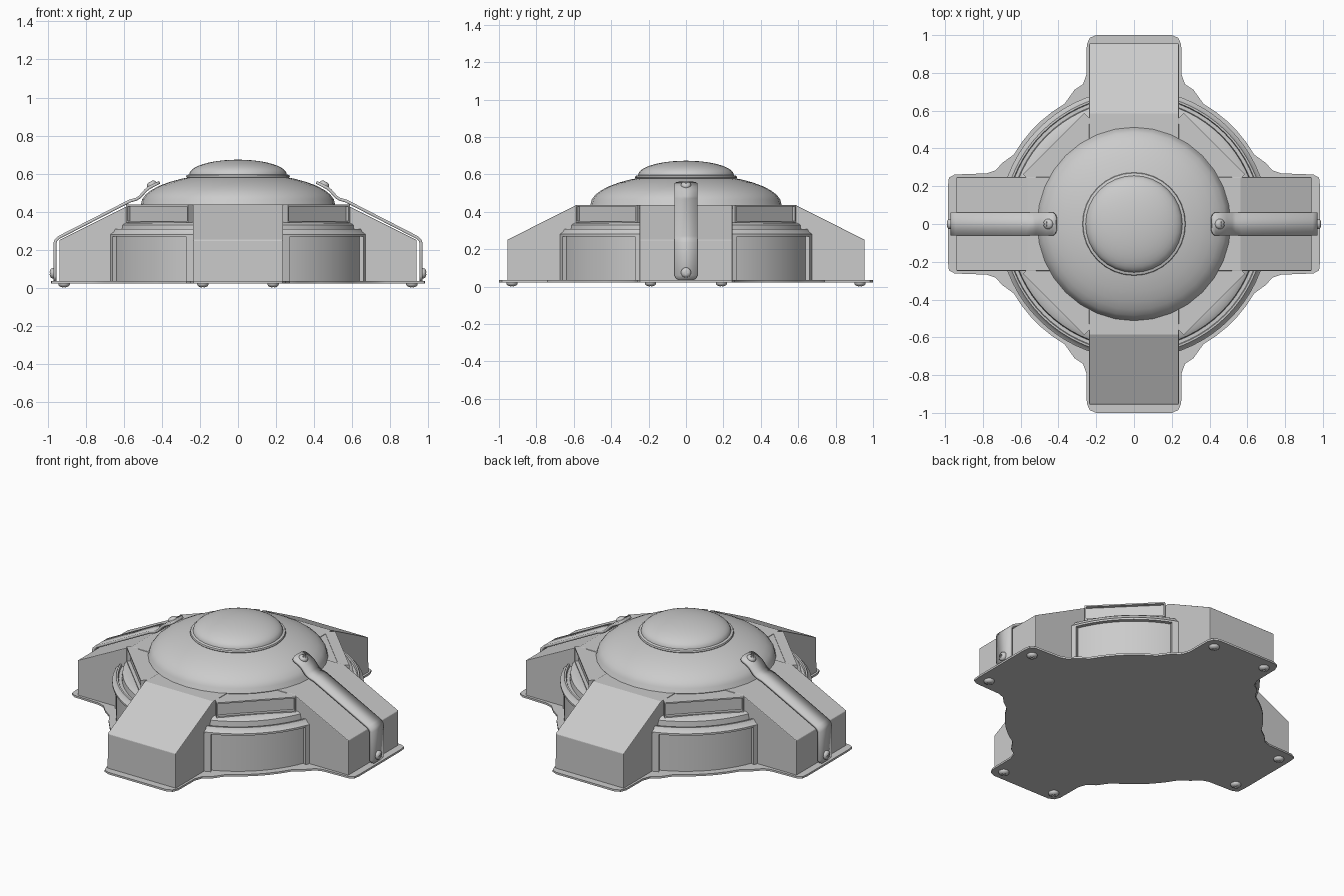
import bpy, bmesh, math
from mathutils import Vector

if "Cube" in bpy.data.objects:
    bpy.data.objects.remove(bpy.data.objects["Cube"])


def finish(name, bm, smooth=None, bevel=0):
    bmesh.ops.recalc_face_normals(bm, faces=bm.faces)
    me = bpy.data.meshes.new(name)
    bm.to_mesh(me)
    bm.free()
    ob = bpy.data.objects.new(name, me)
    bpy.context.collection.objects.link(ob)
    bpy.ops.object.select_all(action='DESELECT')
    ob.select_set(True)
    bpy.context.view_layer.objects.active = ob
    if smooth:
        bpy.ops.object.shade_smooth_by_angle(angle=math.radians(smooth))
    if bevel:
        m = ob.modifiers.new("bevel", 'BEVEL')
        m.width, m.segments, m.limit_method = bevel, 2, 'ANGLE'
    return ob


def prism(name, pts, vec, **kw):
    """Extrude a closed outline along a vector."""
    bm = bmesh.new()
    f = bm.faces.new([bm.verts.new(p) for p in pts])
    r = bmesh.ops.extrude_face_region(bm, geom=[f])
    bmesh.ops.translate(bm, vec=vec, verts=[v for v in r['geom'] if isinstance(v, bmesh.types.BMVert)])
    return finish(name, bm, **kw)


def arc_sweep(name, prof, a0, a1, n):
    """Sweep a closed (radius, z) section through an angle, capping the ends."""
    bm = bmesh.new()
    rings = []
    for i in range(n + 1):
        a = math.radians(a0 + (a1 - a0) * i / n)
        rings.append([bm.verts.new((r * math.cos(a), r * math.sin(a), z)) for r, z in prof])
    k = len(prof)
    for p, q in zip(rings, rings[1:]):
        for j in range(k):
            bm.faces.new((p[j], p[(j + 1) % k], q[(j + 1) % k], q[j]))
    bm.faces.new(rings[0])
    bm.faces.new(rings[-1])
    return finish(name, bm, smooth=25)


def lathe(name, prof, n):
    """Full turn of an open profile that ends on the axis."""
    bm = bmesh.new()
    vs = [bm.verts.new((r, 0, z)) for r, z in prof]
    es = [bm.edges.new(e) for e in zip(vs, vs[1:])]
    bmesh.ops.spin(bm, geom=vs + es, cent=(0, 0, 0), axis=(0, 0, 1), angle=2 * math.pi, steps=n)
    bmesh.ops.remove_doubles(bm, verts=bm.verts, dist=1e-4)
    return finish(name, bm, smooth=35)


def ellipse(r, z0, h, n=10):
    return [(r * math.cos(i * math.pi / 2 / n), z0 + h * math.sin(i * math.pi / 2 / n)) for i in range(n + 1)]


# base plate: cross with rounded corners flowing into a disc
q = [(.985, .20), (.98, .245), (.95, .262), (.78, .268), (.735, .283), (.695, .325)]
q += [(.735 * math.cos(math.radians(a)), .735 * math.sin(math.radians(a))) for a in (30, 36, 42, 48, 54, 60)]
q += [(.315, .71), (.27, .74), (.252, .79), (.25, .95), (.235, .985), (.20, 1.0)]
outline = []
for sx, sy in ((1, 1), (-1, 1), (-1, -1), (1, -1)):
    quarter = [(x * sx, y * sy, .022) for x, y in q]
    outline += quarter if sx * sy > 0 else quarter[::-1]
prism("base_plate", outline, (0, 0, .012), smooth=30)

# central octagonal body
o, c = .24, .56
prism("core_body", [(c, -o, .03), (c, o, .03), (o, c, .03), (-o, c, .03), (-c, o, .03),
                    (-c, -o, .03), (-o, -c, .03), (o, -c, .03)], (0, 0, .403))

# four sloping arms
for s, n in ((1, "right"), (-1, "left")):
    prof = [(.2, .03), (.94, .03), (.94, .25), (.565, .437), (.2, .437)]
    prism("arm_" + n, [(s * x, -.248, z) for x, z in prof], (0, .496, 0), bevel=.004)
for s, n in ((1, "back"), (-1, "front")):
    prof = [(.2, .03), (.955, .03), (.955, .25), (.585, .437), (.2, .437)]
    prism("arm_" + n, [(-.237, s * y, z) for y, z in prof], (.474, 0, 0), bevel=.004)

# curved corner housings, each with a recessed panel, posts and grooved ledge
ledge = [(.715, .268), (.715, .28), (.70, .292), (.692, .308), (.682, .308), (.678, .296), (.66, .296),
         (.656, .33), (.64, .34), (.60, .346), (.45, .346), (.45, .268)]
wall = [(.692, .03), (.692, .28), (.45, .28), (.45, .03)]
post = [(.715, .03), (.715, .275), (.5, .275), (.5, .03)]
for i in range(4):
    b = 90 * i
    arc_sweep("corner_wall", wall, b + 16, b + 74, 12)
    arc_sweep("corner_ledge", ledge, b + 16, b + 74, 12)
    arc_sweep("corner_post", post, b + 17, b + 22.5, 2)
    arc_sweep("corner_post", post, b + 67.5, b + 73, 2)
    # framed vent on the diagonal face
    bm = bmesh.new()
    bmesh.ops.create_cube(bm, size=1)
    bmesh.ops.scale(bm, vec=(.06, .46, .094), verts=bm.verts)
    face = max(bm.faces, key=lambda f: f.calc_center_median().x)
    bmesh.ops.inset_region(bm, faces=[face], thickness=.012)
    r = bmesh.ops.extrude_face_region(bm, geom=[face])
    bmesh.ops.delete(bm, geom=[face], context='FACES_ONLY')
    bmesh.ops.translate(bm, vec=(-.02, 0, 0), verts=[v for v in r['geom'] if isinstance(v, bmesh.types.BMVert)])
    vent = finish("corner_vent", bm)
    a = math.radians(b + 45)
    vent.location = (.572 * math.cos(a), .572 * math.sin(a), .389)
    vent.rotation_euler.z = a

# main dome and top cap with a thin brim
lathe("main_dome", [(0, .42), (.5, .42), (.512, .437)] + ellipse(.51, .44, .163), 32)
lathe("top_cap", [(0, .575), (.265, .575), (.273, .583), (.27, .592), (.26, .594)] + ellipse(.256, .596, .077), 32)

# bent straps over the side arms: (x, z, half width)
path = [(.963, .035, .035), (.963, .042, .052), (.963, .06, .062), (.963, .235, .062), (.957, .25, .062),
        (.942, .264, .062), (.57, .455, .062), (.535, .465, .062), (.515, .478, .062), (.485, .512, .062),
        (.465, .527, .062), (.43, .545, .062), (.418, .551, .052), (.412, .554, .035)]
for s, n in ((1, "right"), (-1, "left")):
    bm = bmesh.new()
    rows = [[bm.verts.new((s * x, d * w, z)) for d in (-1, 1)] for x, z, w in path]
    for p, t in zip(rows, rows[1:]):
        bm.faces.new((p[0], p[1], t[1], t[0]))
    strap = finish("strap_" + n, bm, smooth=30)
    m = strap.modifiers.new("thickness", 'SOLIDIFY')
    m.thickness, m.offset = .016, 0

# domed screw head with a cross recess, reused everywhere
screw = lathe("screw", [(0, -.006), (.03, -.006)] + ellipse(.03, .004, .018, 5), 16)
bm = bmesh.new()
for size in ((.03, .007, .02), (.007, .03, .0201)):
    r = bmesh.ops.create_cube(bm, size=1)
    bmesh.ops.scale(bm, vec=size, verts=r['verts'])
    bmesh.ops.translate(bm, vec=(0, 0, .024), verts=r['verts'])
cutter = finish("screw_cutter", bm)
m = screw.modifiers.new("cross", 'BOOLEAN')
m.operation, m.object, m.use_self = 'DIFFERENCE', cutter, True
bpy.context.view_layer.objects.active = screw
bpy.ops.object.modifier_apply(modifier=m.name)
bpy.data.objects.remove(cutter)
spots = []
for s in (1, -1):
    spots += [((s * .972, 0, .075), (s, 0, 0), .9), ((s * .453, 0, .541), (s * .45, 0, .89), .9)]
    for t in (1, -1):
        spots += [((s * .185, t * .93, .022), (0, 0, -1), 1), ((s * .915, t * .19, .022), (0, 0, -1), 1)]
for loc, d, k in spots:
    ob = bpy.data.objects.new("screw_head", screw.data)
    bpy.context.collection.objects.link(ob)
    ob.location = loc
    ob.scale = (k, k, k)
    ob.rotation_euler = Vector(d).to_track_quat('Z', 'Y').to_euler()
bpy.data.objects.remove(screw)
